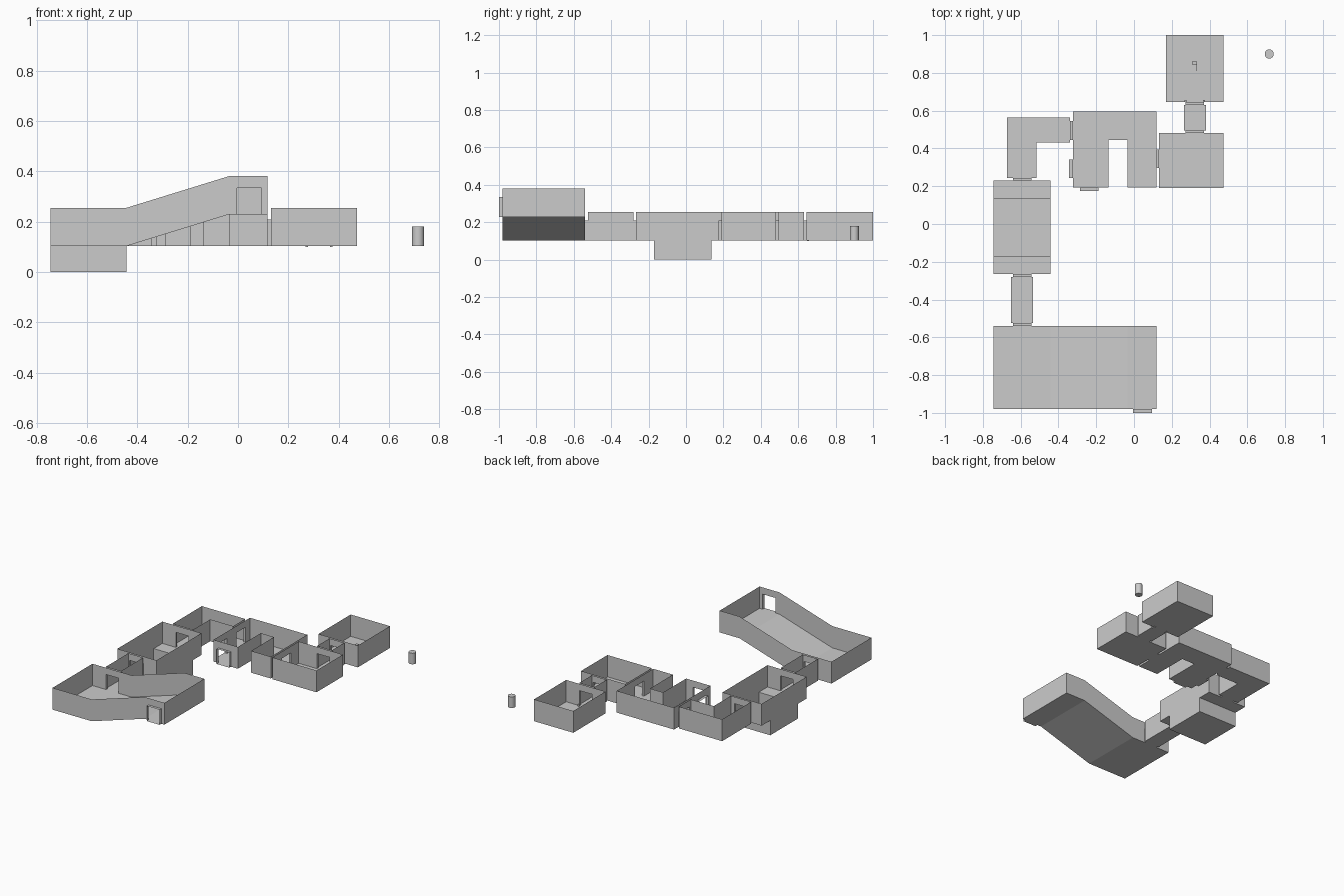
import bpy, bmesh
from math import hypot

if "Cube" in bpy.data.objects:
    bpy.data.objects.remove(bpy.data.objects["Cube"])

F, T = 0.103, 0.255          # floor and wall-top heights
DW, DH = 0.049, 0.105        # door half width and height


def finish(name, faces):
    bm = bmesh.new()
    for f in faces:
        bm.faces.new([bm.verts.new(p) for p in f])
    bmesh.ops.remove_doubles(bm, verts=bm.verts, dist=1e-5)
    me = bpy.data.meshes.new(name)
    bm.to_mesh(me)
    bm.free()
    ob = bpy.data.objects.new(name, me)
    bpy.context.collection.objects.link(ob)
    return ob


def walls(pts, doors, floor=lambda x: F, h=T - F):
    """Thin walls round a footprint, leaving a hole at each door centre."""
    faces = []
    for (x0, y0), (x1, y1) in zip(pts, pts[1:] + pts[:1]):
        L = hypot(x1 - x0, y1 - y0)
        ux, uy = (x1 - x0) / L, (y1 - y0) / L

        def quad(a, b, lo=0, hi=h):
            p = [(x0 + ux * s, y0 + uy * s) for s in (a, b)]
            za, zb = floor(p[0][0]), floor(p[1][0])
            faces.append([(*p[0], za + lo), (*p[1], zb + lo),
                          (*p[1], zb + hi), (*p[0], za + hi)])
        s = 0
        hits = []
        for dx, dy in doors:
            along = (dx - x0) * ux + (dy - y0) * uy
            off = abs((dx - x0) * uy - (dy - y0) * ux)
            if off < 1e-4 and 0 < along < L:
                hits.append(along)
        for c in sorted(hits):
            quad(s, c - DW)
            quad(c - DW, c + DW, DH, h)
            s = c + DW
        quad(s, L)
    return faces


def room(name, pts, doors):
    floor = [(x, y, F) for x, y in pts]
    return finish(name, walls(pts, doors) + [floor])


def rect(x0, x1, y0, y1):
    return [(x0, y0), (x1, y0), (x1, y1), (x0, y1)]


def door_frame(name, a, b, z=F):
    """Square tunnel lining from door centre a to door centre b."""
    L = hypot(b[0] - a[0], b[1] - a[1])
    nx, ny = -(b[1] - a[1]) / L, (b[0] - a[0]) / L
    ring = [(-DW, 0), (DW, 0), (DW, DH), (-DW, DH)]
    ends = [[(p[0] + nx * s, p[1] + ny * s, z + t) for s, t in ring] for p in (a, b)]
    finish(name, [[ends[0][i], ends[0][(i + 1) % 4], ends[1][(i + 1) % 4], ends[1][i]]
                  for i in range(4)])


# sloped hall: floor profile along x, walls follow the ramp
XA, XB = -0.443, -0.035


def ramp(x):
    return F + 0.126 * min(1, max(0, (x - XA) / (XB - XA)))


xs = [-0.745, XA, XB, 0.118]
ya, yb = -0.98, -0.54
hall = walls([(x, ya) for x in xs] + [(x, yb) for x in reversed(xs)],
             [(0.045, ya), (-0.592, yb)], ramp)
hall += [[(p, ya, ramp(p)), (q, ya, ramp(q)), (q, yb, ramp(q)), (p, yb, ramp(p))]
         for p, q in zip(xs, xs[1:])]
finish("sloped_hall", hall)

# pit room: stepped floor profile along y plus pit side walls
x0, x1 = -0.745, -0.443
prof = [(-0.266, F), (-0.17, F), (-0.17, 0), (0.135, 0), (0.135, F), (0.23, F)]
pit = walls(rect(x0, x1, -0.266, 0.23), [(-0.592, -0.266), (-0.592, 0.23)])
pit += [[(x0, a, b), (x1, a, b), (x1, c, d), (x0, c, d)]
        for (a, b), (c, d) in zip(prof, prof[1:])]
pit += [[(x, a, b) for a, b in prof[1:5]] for x in (x0, x1)]
finish("pit_room", pit)

# flat rooms and corridors
room("south_corridor", rect(-0.65, -0.535, -0.525, -0.281),
     [(-0.592, -0.525), (-0.592, -0.281)])
room("corner_corridor",
     [(-0.673, 0.243), (-0.516, 0.243), (-0.516, 0.431), (-0.339, 0.431),
      (-0.339, 0.563), (-0.673, 0.563)], [(-0.592, 0.243), (-0.339, 0.495)])
room("u_shaped_room",
     [(-0.324, 0.193), (-0.136, 0.193), (-0.136, 0.446), (-0.034, 0.446),
      (-0.034, 0.193), (0.118, 0.193), (0.118, 0.595), (-0.324, 0.595)],
     [(-0.324, 0.495), (-0.324, 0.293), (-0.238, 0.193), (0.118, 0.345)])
room("east_room", rect(0.132, 0.473, 0.19, 0.481), [(0.132, 0.345), (0.322, 0.481)])
room("north_corridor", rect(0.265, 0.38, 0.495, 0.63), [(0.322, 0.495), (0.322, 0.63)])
room("north_room", rect(0.17, 0.473, 0.645, 1.0), [(0.322, 0.645)])

# door linings between rooms and on the open exits
frames = [((-0.592, -0.54), (-0.592, -0.525)), ((-0.592, -0.281), (-0.592, -0.266)),
          ((-0.592, 0.23), (-0.592, 0.243)), ((-0.339, 0.495), (-0.324, 0.495)),
          ((0.118, 0.345), (0.132, 0.345)), ((0.322, 0.481), (0.322, 0.495)),
          ((0.322, 0.63), (0.322, 0.645)), ((-0.324, 0.293), (-0.343, 0.293)),
          ((-0.238, 0.193), (-0.238, 0.175))]
for i, (a, b) in enumerate(frames):
    door_frame(f"door_frame_{i}", a, b)
door_frame("entrance_frame", (0.045, ya), (0.045, -1.0), F + 0.126)


def box(name, loc, size):
    bpy.ops.mesh.primitive_cube_add(size=1, location=loc)
    ob = bpy.context.object
    ob.name, ob.scale = name, size


# small fittings in the north room
for i, x in enumerate((0.273, 0.371)):
    box(f"door_stop_{i}", (x, 0.652, F + 0.004), (0.01, 0.01, 0.014))
box("pedestal", (0.32, 0.853, F + 0.02), (0.02, 0.02, 0.04))
box("pedestal_arm", (0.332, 0.835, F + 0.03), (0.004, 0.05, 0.005))

# free-standing post
bpy.ops.mesh.primitive_cylinder_add(vertices=20, radius=0.024, depth=0.077,
                                    location=(0.716, 0.9, F + 0.0385))
bpy.context.object.name = "round_post"
bpy.ops.object.shade_smooth_by_angle()
